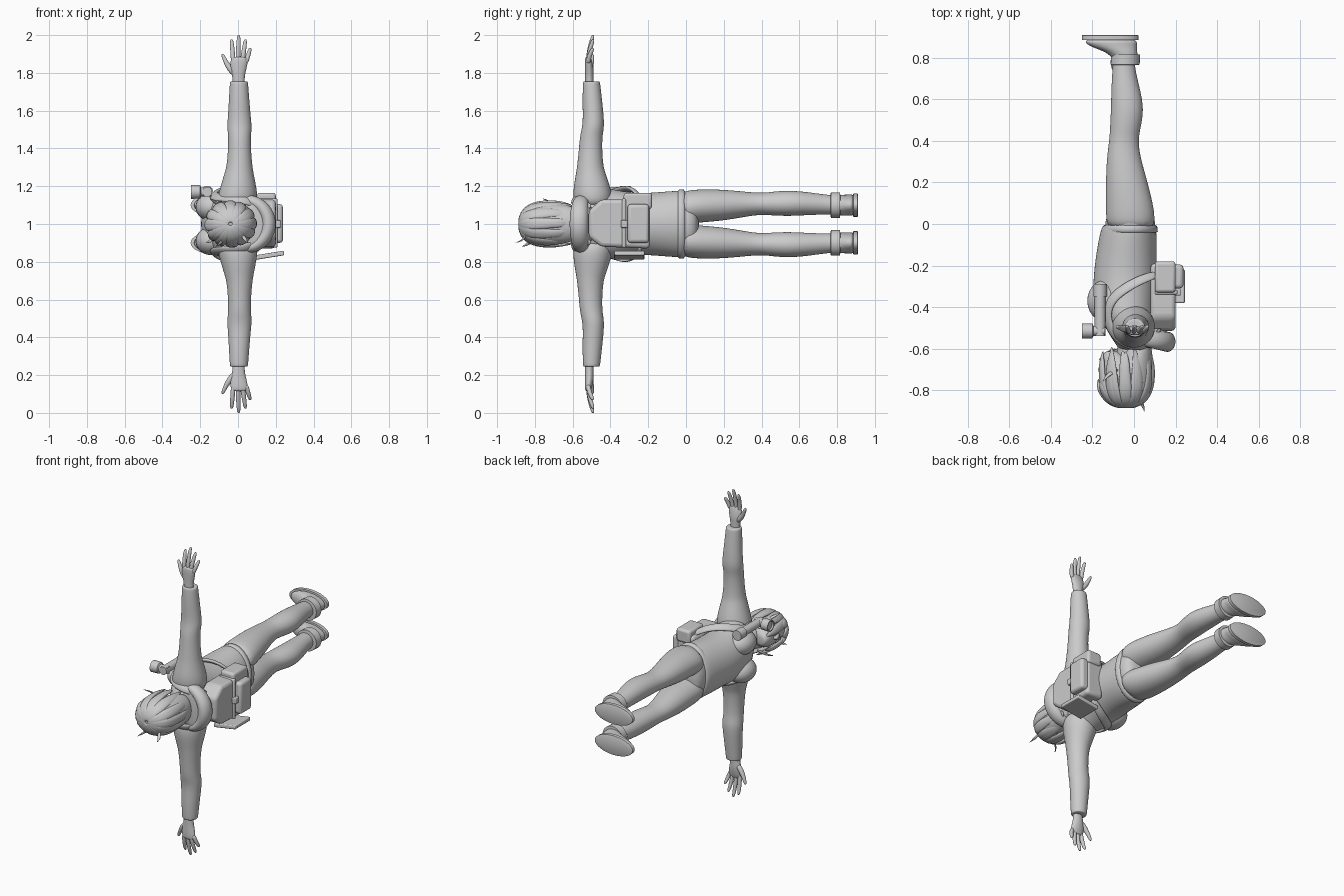
import bpy, bmesh, math, random
from mathutils import Vector
random.seed(4)
# Body axis is y (head at -y), chest faces -x, arms along z. All z values are offsets from z = 1.


def finish(name, bm, sub=0, bevel=0):
    bmesh.ops.recalc_face_normals(bm, faces=bm.faces)
    me = bpy.data.meshes.new(name)
    bm.to_mesh(me)
    bm.free()
    ob = bpy.data.objects.new(name, me)
    bpy.context.collection.objects.link(ob)
    me.shade_smooth()
    if sub:
        ob.modifiers.new("Smooth", 'SUBSURF').levels = sub
        ob.modifiers["Smooth"].render_levels = sub
    else:
        me.set_sharp_from_angle(angle=math.radians(35))
    if bevel:
        b = ob.modifiers.new("Bevel", 'BEVEL')
        b.width, b.segments = bevel, 3
    return ob


def skin(name, rings, sub, closed=False):
    bm = bmesh.new()
    vs = [[bm.verts.new((p[0], p[1], 1 + p[2])) for p in r] for r in rings]
    n = len(vs[0])
    pairs = list(zip(vs, vs[1:])) + ([(vs[-1], vs[0])] if closed else [])
    for a, b in pairs:
        for i in range(n):
            bm.faces.new((a[i], a[(i + 1) % n], b[(i + 1) % n], b[i]))
    if not closed:
        bm.faces.new(vs[0])
        bm.faces.new(vs[-1])
    return finish(name, bm, sub)


def loft(name, axis, secs, m=1, n=20, sub=2):
    """Ellipse sections: (position on axis, centre x, other centre, radius x, other radius)."""
    rings = []
    for t, c1, c2, r1, r2 in secs:
        ring = []
        for i in range(n):
            a = math.tau * i / n
            u, v = c1 + r1 * math.cos(a), c2 + r2 * math.sin(a)
            p = {'y': (u, t, v), 'z': (u, v, t), 'x': (t, u, v)}[axis]
            ring.append((p[0], p[1], p[2] * m))
        rings.append(ring)
    return skin(name, rings, sub)


def tube(name, pts, centre, m=1, flat=1.0, closed=False):
    """Tapered strand through (x, y, z, half width), flattened away from a centre."""
    P = [Vector(p[:3]) for p in pts]
    k, rings = len(P), []
    for i, p in enumerate(P):
        a, b = (P[i - 1], P[(i + 1) % k]) if closed else (P[max(i - 1, 0)], P[min(i + 1, k - 1)])
        t = (b - a).normalized()
        s = t.cross(p - Vector(centre)).normalized()
        u = s.cross(t)
        w = pts[i][3] * 1.1
        ring = [p + s * w * math.cos(q * math.tau / 8) + u * w * flat * math.sin(q * math.tau / 8) for q in range(8)]
        rings.append([(v.x, v.y, v.z * m) for v in ring])
    return skin(name, rings, 2, closed)


def ball(name, c, r, m=1):
    bm = bmesh.new()
    bmesh.ops.create_uvsphere(bm, u_segments=24, v_segments=16, radius=1)
    for v in bm.verts:
        v.co = (c[0] + r[0] * v.co.x, c[1] + r[1] * v.co.y, 1 + m * c[2] + r[2] * v.co.z)
    return finish(name, bm)


def prism(name, outline, x0, x1, bevel):
    """Outline in (y, z) extruded along x."""
    bm = bmesh.new()
    f = bm.faces.new([bm.verts.new((x0, y, 1 + z)) for y, z in outline])
    e = bmesh.ops.extrude_face_region(bm, geom=[f])['geom']
    for v in e:
        if isinstance(v, bmesh.types.BMVert):
            v.co.x = x1
    return finish(name, bm, bevel=bevel)


def box(name, y0, y1, z0, z1, x0, x1, bevel):
    return prism(name, [(y0, z0), (y1, z0), (y1, z1), (y0, z1)], x0, x1, bevel)


# torso and hips
loft("jacket", 'y', [(-.0, -.025, 0, .12, .17), (-.015, -.025, 0, .132, .178), (-.07, -.03, 0, .142, .178),
     (-.2, -.04, 0, .152, .165), (-.3, -.045, 0, .155, .168), (-.4, -.045, 0, .148, .19), (-.48, -.02, 0, .13, .2),
     (-.55, -.005, 0, .105, .165), (-.59, -.01, 0, .07, .09), (-.61, -.02, 0, .05, .055)])
loft("hips", 'y', [(-.05, -.02, 0, .12, .17), (0, -.018, 0, .124, .178), (.04, -.018, 0, .115, .172),
     (.07, -.02, 0, .08, .13)])
loft("waistband", 'y', [(-.045, -.02, 0, .134, .183), (-.04, -.02, 0, .138, .186), (-.008, -.02, 0, .134, .186),
     (-.003, -.02, 0, .128, .18)], sub=1)
loft("neck", 'y', [(-.52, -.01, 0, .06, .06), (-.6, -.03, 0, .053, .052), (-.68, -.035, 0, .055, .052)])

for m, side in ((1, "left"), (-1, "right")):
    # legs and shoes
    loft(side + "_leg", 'y', [(-.03, -.015, .085, .11, .085), (.03, -.017, .092, .12, .09), (.1, -.022, .097, .114, .088),
         (.2, -.035, .1, .102, .083), (.32, -.05, .105, .082, .066), (.4, -.05, .107, .07, .057),
         (.46, -.042, .108, .074, .064), (.55, -.031, .11, .081, .069), (.65, -.04, .108, .07, .061),
         (.75, -.05, .102, .054, .052), (.84, -.05, .1, .05, .048)], m)
    loft(side + "_ankle_cuff", 'y', [(.765, -.045, .1, .055, .055), (.767, -.043, .1, .07, .068),
         (.815, -.04, .1, .07, .068), (.817, -.045, .1, .055, .055)], m, 28, 0)
    loft(side + "_shoe", 'y', [(.78, -.04, .1, .058, .05), (.82, -.05, .1, .068, .055), (.845, -.085, .1, .1, .056),
         (.865, -.108, .1, .124, .057), (.895, -.114, .1, .132, .058)], m)
    loft(side + "_sole", 'y', [(.885, -.115, .1, .13, .057), (.886, -.115, .1, .136, .062),
         (.908, -.115, .1, .136, .062), (.91, -.115, .1, .132, .058)], m, 32, 0)
    tube(side + "_cuff_tab", [(-.1, .82, .1, .012), (-.108, .78, .1, .012), (-.1, .74, .1, .01)], (0, .78, .1), m, .6)
    # arm, sleeve and shoulder
    loft(side + "_sleeve", 'z', [(.08, -.01, -.49, .11, .1), (.16, 0, -.495, .105, .105), (.22, .003, -.5, .09, .092),
         (.28, .006, -.505, .075, .076), (.31, .008, -.507, .069, .07), (.38, .008, -.506, .062, .063),
         (.46, .008, -.503, .06, .06), (.51, .008, -.492, .066, .059), (.56, .007, -.49, .062, .056),
         (.65, .006, -.496, .055, .053), (.745, .005, -.5, .049, .046), (.755, .005, -.5, .047, .044),
         (.755, .005, -.5, .03, .03)], m)
    # hand with fingers
    loft(side + "_palm", 'z', [(.72, .004, -.51, .033, .024), (.77, .003, -.512, .031, .022),
         (.81, .002, -.511, .04, .024), (.85, .005, -.515, .047, .021), (.875, .007, -.518, .044, .017),
         (.885, .007, -.518, .036, .012)], m)
    fingers = {"index": (-.024, -.034, .978), "middle": (-.001, .004, 1.002), "ring": (.021, .04, .978),
               "little": (.04, .066, .932)}
    for f, (xb, xt, tip) in fingers.items():
        L = tip - .85
        tube(f"{side}_{f}_finger", [(xb + (xt - xb) * k, -.518 + .028 * k * k, .85 + L * k, r) for k, r in
             ((0, .012), (.35, .0125), (.7, .011), (.93, .009), (1, .004))], (0, -2, .9), m)
    tube(side + "_thumb", [(-.015, -.508, .79, .016), (-.045, -.505, .825, .016), (-.066, -.5, .86, .012),
         (-.08, -.495, .892, .009), (-.082, -.494, .9, .004)], (0, -2, .8), m)
    # chest and shoulder strap
    ball(side + "_chest", (-.14, -.37, .09), (.085, .1, .075), m)
    tube(side + "_shoulder_strap", [(.12, -.24, .12, .02), (.05, -.26, .17, .024), (-.03, -.3, .19, .026),
         (-.1, -.35, .18, .026), (-.135, -.42, .155, .026), (-.12, -.5, .14, .026), (-.06, -.575, .14, .026),
         (.02, -.6, .13, .026), (.09, -.57, .11, .024), (.13, -.5, .09, .02)], (-.02, -.42, 0), m, .45)

# hood draped round the neck
hood = []
for i in range(15):
    a = -2.75 + 5.5 * i / 14
    c = math.cos(a)
    hood.append((.04 + .125 * c, -.55 - .018 * c + (.05 if c < -.6 else 0), .128 * math.sin(a), .036 + .013 * c))
tube("hood", hood, (.04, -.56, 0), 1, .8)
loft("hood_back", 'y', [(-.6, .09, 0, .1, .13), (-.57, .09, 0, .115, .14), (-.52, .08, 0, .09, .12),
     (-.49, .07, 0, .05, .09)])

# backpack
prism("backpack", [(-.515, -.07), (-.45, -.12), (-.19, -.13), (-.19, .13), (-.45, .13), (-.515, .07)], .08, .2, .02)
box("backpack_pocket", -.31, -.195, -.1, .105, .18, .238, .018)
box("backpack_flap", -.34, -.318, -.125, .135, .1, .21, .008)
box("backpack_side_pouch", -.33, -.18, .08, .165, .1, .2, .015)
box("backpack_buckle", -.345, -.31, -.02, .02, .19, .225, .006)
ob = box("side_sheath", -.38, -.22, -.012, .012, -.075, .08, .006)
ob.location = (.165, 0, -.178 + .012)
ob.rotation_euler = (0, -.16, 0)
ob.location.x -= math.sin(-.16)
ob.location.z += 1 - math.cos(.16)

# angled torch clipped to the strap
loft("torch_body", 'y', [(-.54, -.163, .17, .026, .026), (-.35, -.163, .17, .026, .026),
     (-.35, -.163, .17, .032, .032), (-.29, -.163, .17, .032, .032)], 1, 24, 0)
loft("torch_head", 'x', [(-.14, -.515, .17, .024, .024), (-.195, -.515, .17, .024, .024),
     (-.2, -.515, .17, .035, .035), (-.25, -.515, .17, .037, .037), (-.25, -.515, .17, .03, .03),
     (-.24, -.515, .17, .028, .028)], 1, 24, 0)

# head and face
loft("head", 'y', [(-.612, -.11, 0, .025, .025), (-.622, -.1, 0, .045, .042), (-.65, -.085, 0, .07, .066),
     (-.7, -.06, 0, .094, .084), (-.76, -.045, 0, .108, .094), (-.82, -.04, 0, .1, .088), (-.86, -.04, 0, .07, .06),
     (-.875, -.04, 0, .03, .03)])
tube("nose", [(-.145, -.745, 0, .009), (-.157, -.715, 0, .012), (-.165, -.695, 0, .014), (-.145, -.685, 0, .008)], (0, -.7, 0))
ball("lips", (-.14, -.66, 0), (.013, .011, .024))
for m, side in ((1, "left"), (-1, "right")):
    ball(side + "_eye", (-.133, -.733, .037), (.016, .013, .017), m)
    ball(side + "_ear", (-.03, -.715, .09), (.022, .032, .014), m)
    tube(side + "_eyebrow", [(-.148, -.755, .015, .005), (-.143, -.763, .04, .006), (-.126, -.757, .06, .004)], (0, -.75, 0), m)

# hair: solid cap and overlapping locks falling from the crown
loft("hair_cap", 'y', [(-.885, -.035, 0, .02, .02), (-.876, -.035, 0, .065, .055), (-.845, -.03, 0, .105, .09),
     (-.77, -.012, 0, .106, .112), (-.69, .0, 0, .092, .113), (-.62, .02, 0, .07, .1), (-.57, .03, 0, .05, .08)])
for i in range(24):
    a = math.tau * (i + .5) / 24 + random.uniform(-.05, .05)
    face = abs(a - math.pi)
    path = [(.04, -.885, .014), (.58, -.868, .024), (.93, -.81, .027)]
    if face < .55:
        path += [(1.0, -.775, .02), (1.02, -.745, .004)]
    else:
        path += [(1.0, -.72, .027), (.97, -.66, .021), (.9, -.605 + random.uniform(-.01, .02), .004)]
    pts = []
    for j, (r, y, w) in enumerate(path):
        b = a + .05 * j * (1 if i % 2 else -.4)
        pts.append((-.04 + .13 * r * math.cos(b), y, .114 * r * math.sin(b), w))
    tube(f"hair_lock_{i + 1}", pts, (-.03, -.72, 0), 1, .5)
# loose strands
for i, (x, y, z) in enumerate(((.05, -.905, -.1), (-.12, -.87, -.12), (-.15, -.76, .135), (-.17, -.66, -.1))):
    tube(f"loose_strand_{i + 1}", [(x * .5, y + .06, z * .6, .012), (x * .85, y + .035, z * .9, .01),
         (x, y, z, .002)], (-.03, -.7, 0), 1, .5)
